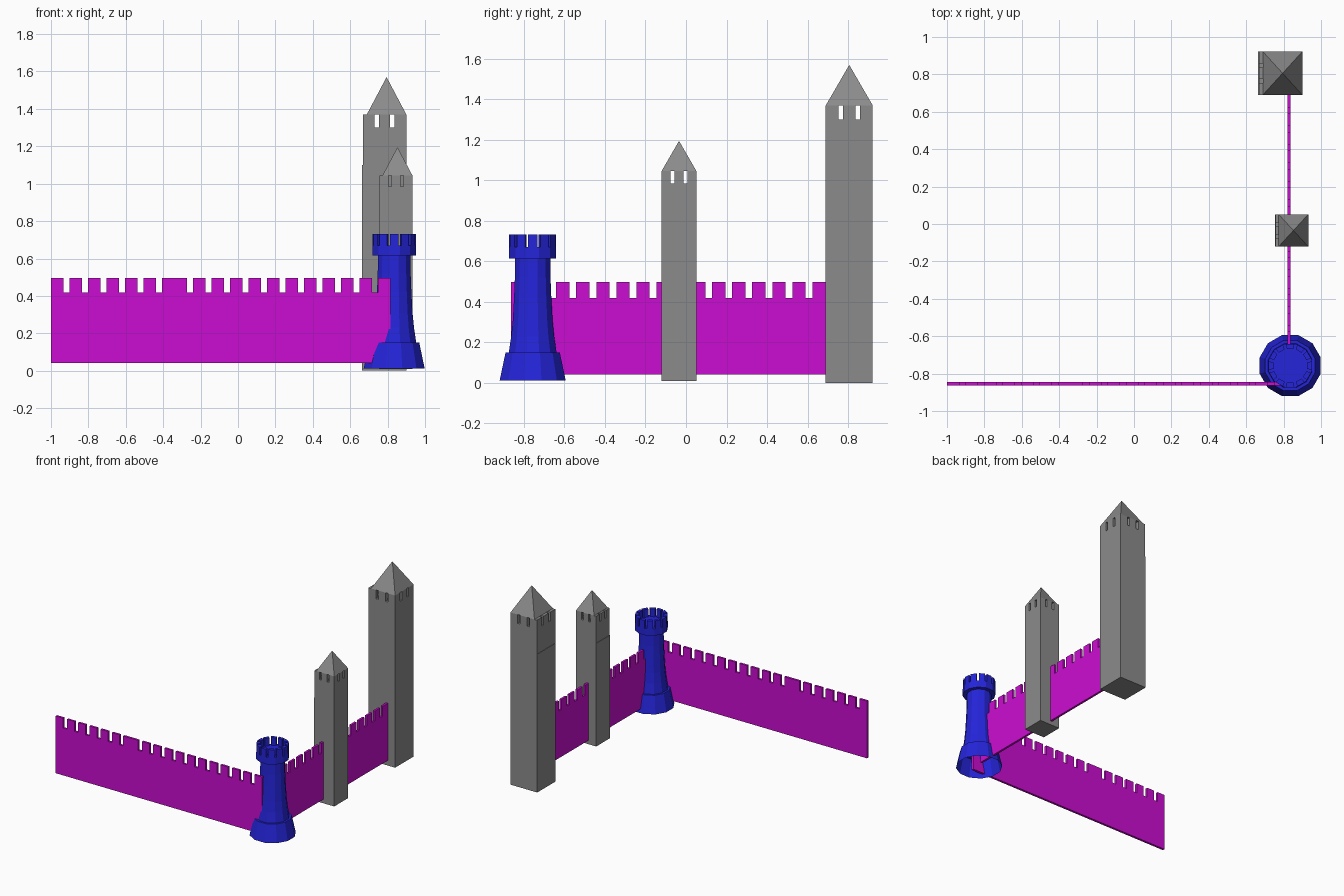
import bpy, bmesh
from math import cos, sin, tan, pi, radians

cube = bpy.data.objects.get("Cube")
if cube:
    bpy.data.objects.remove(cube, do_unlink=True)


def material(name, rgb):
    m = bpy.data.materials.new(name)
    m.use_nodes = True
    m.diffuse_color = (*rgb, 1)
    bsdf = next(n for n in m.node_tree.nodes if n.type == 'BSDF_PRINCIPLED')
    bsdf.inputs["Base Color"].default_value = (*rgb, 1)
    return m


MAGENTA = material("magenta wall", (0.6, 0.004, 0.64))
BLUE = material("blue tower", (0.018, 0.018, 0.7))
GREY = material("grey stone", (0.26, 0.26, 0.26))


def finish(bm, name, mat, recalc=True):
    if recalc:
        bmesh.ops.recalc_face_normals(bm, faces=bm.faces)
    me = bpy.data.meshes.new(name)
    bm.to_mesh(me)
    bm.free()
    me.materials.append(mat)
    ob = bpy.data.objects.new(name, me)
    bpy.context.collection.objects.link(ob)
    return ob


def prism(bm, outline, offset):
    """Extrude a closed outline of 3D points along an offset."""
    face = bm.faces.new([bm.verts.new(p) for p in outline])
    ext = bmesh.ops.extrude_face_region(bm, geom=[face], use_keep_orig=True)
    moved = [v for v in ext["geom"] if isinstance(v, bmesh.types.BMVert)]
    bmesh.ops.translate(bm, verts=moved, vec=offset)


def box(bm, x0, x1, y0, y1, z0, z1):
    prism(bm, [(x0, y0, z0), (x1, y0, z0), (x1, y1, z0), (x0, y1, z0)], (0, 0, z1 - z0))


# Crenellated walls
PITCH, MERLON = 0.099, 0.066
WALL_BOTTOM, WALK, WALL_TOP = 0.042, 0.418, 0.497


def wall(name, start, count, place, offset):
    end = start + (count - 1) * PITCH + MERLON
    pts = [(end, WALL_BOTTOM), (start, WALL_BOTTOM)]
    for k in range(count):
        a = start + k * PITCH
        b = a + MERLON
        pts += [(a, WALL_TOP), (b, WALL_TOP)]
        if k < count - 1:
            pts += [(b, WALK), (a + PITCH, WALK)]
    bm = bmesh.new()
    prism(bm, [place(s, z) for s, z in pts], offset)
    finish(bm, name, MAGENTA)


def along_x(s, z):
    return (s, -0.864, z)


def along_y(s, z):
    return (0.82, s, z)


wall("front_wall_outer", -1.0, 7, along_x, (0, 0.018, 0))
wall("front_wall_inner", -0.34, 12, along_x, (0, 0.018, 0))
wall("side_wall_front", -0.74, 7, along_y, (0.017, 0, 0))
wall("side_wall_back", 0.69 - 7 * PITCH - MERLON, 8, along_y, (0.017, 0, 0))


# Square towers with slotted top and pyramid roof
def square_tower(name, x0, x1, y0, y1, z0, seam, sill, eave, apex, lip, slot, gap):
    bm = bmesh.new()
    box(bm, x0, x1, y0, y1, z0, seam)
    finish(bm, name + "_shaft", GREY)

    bm = bmesh.new()
    x0 += 0.003
    box(bm, x0, x1, y0, y1, seam, sill)
    cx, cy, t = (x0 + x1) / 2, (y0 + y1) / 2, lip

    def spans(a, b, c):
        inner, outer = gap / 2 - slot / 2, gap / 2 + slot / 2
        return [(a, c - outer), (c - inner, c + inner), (c + outer, b)]

    for a, b in spans(x0, x1, cx):
        box(bm, a, b, y0, y0 + t, sill, eave)
        box(bm, a, b, y1 - t, y1, sill, eave)
    for a, b in spans(y0, y1, cy):
        box(bm, x0, x0 + t, a, b, sill, eave)
        box(bm, x1 - t, x1, a, b, sill, eave)
    finish(bm, name + "_lookout", GREY)

    bm = bmesh.new()
    rx = x0 + lip * 0.8
    base = [bm.verts.new(p) for p in
            [(rx, y0, eave), (x1, y0, eave), (x1, y1, eave), (rx, y1, eave)]]
    tip = bm.verts.new(((rx + x1) / 2, cy, apex))
    bm.faces.new(base)
    for i in range(4):
        bm.faces.new([base[i], base[(i + 1) % 4], tip])
    finish(bm, name + "_roof", GREY)


square_tower("tall_tower", 0.664, 0.9, 0.69, 0.922, 0.0, 1.1, 1.3, 1.37, 1.57, 0.027, 0.022, 0.083)
square_tower("short_tower", 0.754, 0.932, -0.121, 0.052, 0.01, 0.83, 0.985, 1.045, 1.195, 0.02, 0.018, 0.064)

# Round corner tower: turned profile, open below
CX, CY, SIDES = 0.835, -0.757, 12
STEP = 2 * pi / SIDES
profile = [(0.163, 0.012), (0.134, 0.15), (0.118, 0.15), (0.106, 0.23), (0.098, 0.31),
           (0.092, 0.42), (0.088, 0.52), (0.087, 0.615), (0.116, 0.615), (0.116, 0.67)]
bm = bmesh.new()
rings = []
for r, z in profile:
    R = r / cos(STEP / 2)
    rings.append([bm.verts.new((CX + R * cos((i + 0.5) * STEP), CY + R * sin((i + 0.5) * STEP), z))
                  for i in range(SIDES)])
for low, high in zip(rings, rings[1:]):
    for i in range(SIDES):
        j = (i + 1) % SIDES
        bm.faces.new([low[i], low[j], high[j], high[i]])
bm.faces.new(rings[-1])
finish(bm, "round_tower_body", BLUE, recalc=False)

# Merlons around the round tower crown
bm = bmesh.new()
half = tan(radians(11))
for i in range(SIDES):
    c, s = cos(i * STEP), sin(i * STEP)
    corners = [(r, w * r * half) for r, w in ((0.09, -1), (0.116, -1), (0.116, 1), (0.09, 1))]
    prism(bm, [(CX + u * c - v * s, CY + u * s + v * c, 0.67) for u, v in corners], (0, 0, 0.062))
finish(bm, "round_tower_merlons", BLUE)
